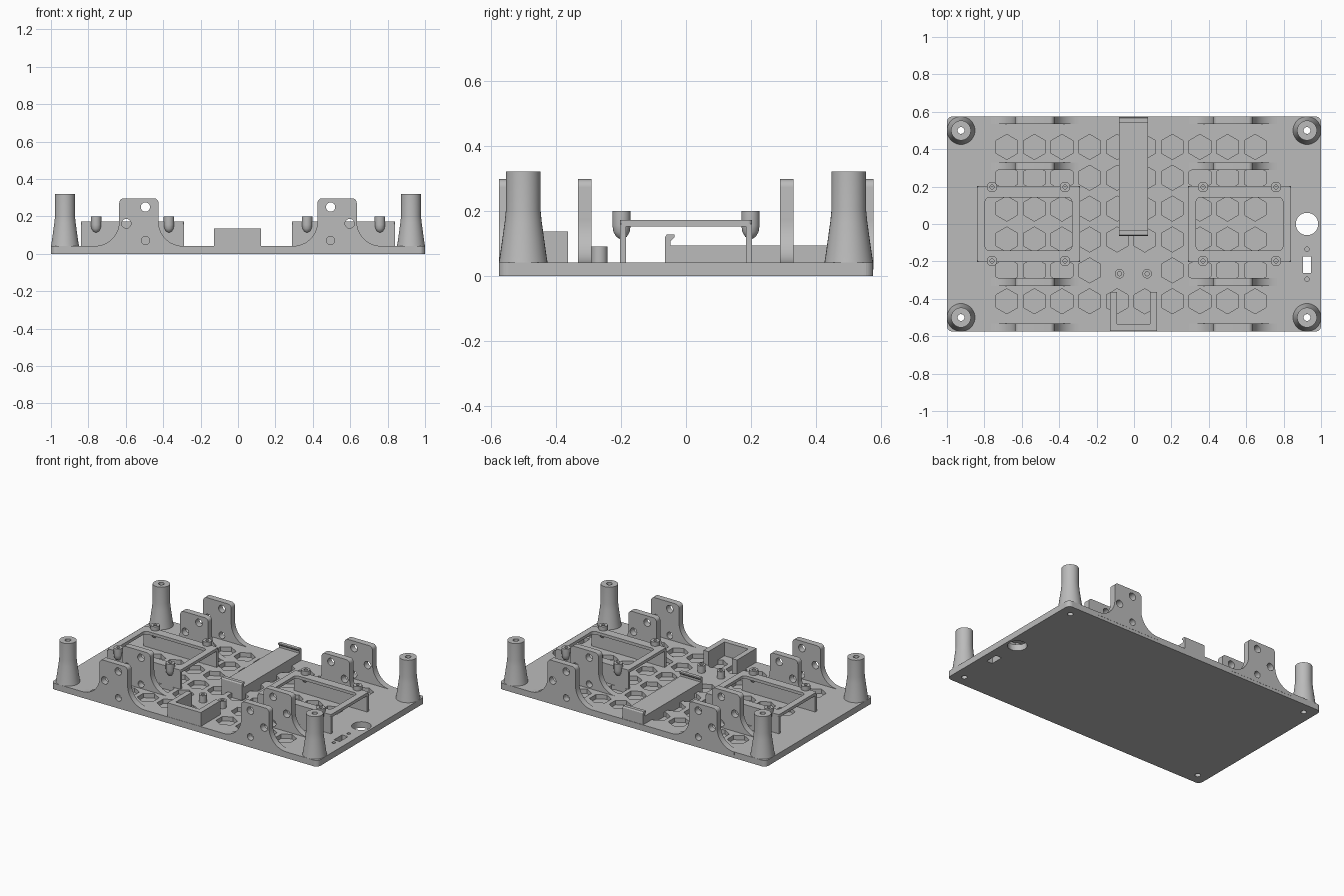
import bpy, bmesh, math

if "Cube" in bpy.data.objects:
    bpy.data.objects.remove(bpy.data.objects["Cube"])

mat = bpy.data.materials.new("plain grey")
mat.diffuse_color = (0.5, 0.5, 0.5, 1)
mat.use_nodes = True
mat.node_tree.nodes["Principled BSDF"].inputs["Base Color"].default_value = mat.diffuse_color


def obj_from(bm, name, helper=False, smooth=False):
    bmesh.ops.recalc_face_normals(bm, faces=bm.faces[:])
    me = bpy.data.meshes.new(name)
    bm.to_mesh(me)
    bm.free()
    ob = bpy.data.objects.new(name, me)
    bpy.context.collection.objects.link(ob)
    me.materials.append(mat)
    if helper:
        ob.hide_render = True
        ob.hide_viewport = True
    if smooth:
        bpy.ops.object.select_all(action='DESELECT')
        ob.select_set(True)
        bpy.context.view_layer.objects.active = ob
        bpy.ops.object.shade_smooth_by_angle(angle=math.radians(35))
    return ob


def prism(bm, pts, vec):
    """Closed outline of 3D points pushed along vec."""
    a = [bm.verts.new(p) for p in pts]
    b = [bm.verts.new([p[i] + vec[i] for i in range(3)]) for p in pts]
    n = len(pts)
    bm.faces.new(a)
    bm.faces.new(b[::-1])
    for i in range(n):
        bm.faces.new((a[i], a[(i + 1) % n], b[(i + 1) % n], b[i]))


def box(bm, x0, x1, y0, y1, z0, z1):
    prism(bm, [(x0, y0, z0), (x1, y0, z0), (x1, y1, z0), (x0, y1, z0)], (0, 0, z1 - z0))


def ring(x, y, r, n=32, start=0.0):
    return [(x + r * math.cos(start + i * math.tau / n),
             y + r * math.sin(start + i * math.tau / n)) for i in range(n)]


def rounded(x0, x1, y0, y1, r, n=6):
    out = []
    for k, (cx, cy) in enumerate([(x1 - r, y1 - r), (x0 + r, y1 - r),
                                  (x0 + r, y0 + r), (x1 - r, y0 + r)]):
        for i in range(n + 1):
            a = (k + i / n) * math.pi / 2
            out.append((cx + r * math.cos(a), cy + r * math.sin(a)))
    return out


def flat(pts, z):
    return [(x, y, z) for x, y in pts]


def lathe(bm, x, y, profile, n=32):
    """Closed radius/height profile turned about a vertical axis."""
    rows = [[bm.verts.new((px, py, z)) for px, py in ring(x, y, r, n)] for r, z in profile]
    m = len(rows)
    for j in range(m):
        p, q = rows[j], rows[(j + 1) % m]
        for i in range(n):
            k = (i + 1) % n
            bm.faces.new((p[i], p[k], q[k], q[i]))


def cut(ob, cutter):
    mod = ob.modifiers.new("cut", 'BOOLEAN')
    mod.operation = 'DIFFERENCE'
    mod.solver = 'EXACT'
    mod.object = cutter


# base plate with hexagon pockets and through holes
bm = bmesh.new()
prism(bm, flat(rounded(-1, 1, -0.575, 0.575, 0.03), 0), (0, 0, 0.042))
plate = obj_from(bm, "base_plate")

bm = bmesh.new()
for row in range(6):
    for col in range(10):
        if row == 1 and col in (4, 5):
            continue
        x, y = -0.68 + col * 0.1475, -0.413 + row * 0.165
        prism(bm, flat(ring(x, y, 0.067, 6, math.pi / 6), 0.012), (0, 0, 0.1))
for y in (-0.135, -0.295):
    prism(bm, flat(ring(0.925, y, 0.012, 16), 0.012), (0, 0, 0.1))
cut(plate, obj_from(bm, "pocket_cutter", helper=True))

bm = bmesh.new()
prism(bm, flat(ring(0.925, 0, 0.06, 40), -0.1), (0, 0, 0.3))
box(bm, 0.903, 0.947, -0.262, -0.175, -0.1, 0.2)
for sx in (-1, 1):
    for sy in (-1, 1):
        prism(bm, flat(ring(sx * 0.925, sy * 0.5, 0.018, 24), -0.1), (0, 0, 0.3))
cut(plate, obj_from(bm, "hole_cutter", helper=True))

# hollow corner posts with flared feet
bm = bmesh.new()
for sx in (-1, 1):
    for sy in (-1, 1):
        lathe(bm, sx * 0.925, sy * 0.5,
              [(0.018, 0.041), (0.075, 0.041), (0.071, 0.065), (0.064, 0.115), (0.057, 0.165),
               (0.053, 0.205), (0.053, 0.32), (0.018, 0.32)])
obj_from(bm, "corner_posts", smooth=True)

# upright brackets: rounded tab with concave flared foot
half = [(0.235, 0.02)]
for i in range(13):
    a = i / 12 * math.pi / 2
    half.append((0.235 - 0.13 * math.sin(a), 0.172 - 0.13 * math.cos(a)))
for i in range(7):
    a = i / 6 * math.pi / 2
    half.append((0.08 + 0.025 * math.cos(a), 0.272 + 0.025 * math.sin(a)))
outline = half + [(-x, z) for x, z in reversed(half)]
bm = bmesh.new()
for sx in (-1, 1):
    for y in (-0.575, -0.332, 0.288, 0.534):
        prism(bm, [(sx * 0.53 + x, y, z) for x, z in outline], (0, 0.042, 0))
brackets = obj_from(bm, "upright_brackets", smooth=True)
bm = bmesh.new()
for sx in (-1, 1):
    for x, z, r in ((0.495, 0.25, 0.025), (0.597, 0.162, 0.025), (0.495, 0.071, 0.022)):
        prism(bm, [(px, -0.8, pz) for px, pz in ring(sx * x, z, r, 24)], (0, 1.6, 0))
cut(brackets, obj_from(bm, "bracket_hole_cutter", helper=True))

# raised open frames standing on front and back walls
for sx, side in ((-1, "left"), (1, "right")):
    cx = sx * 0.564
    bm = bmesh.new()
    outer = rounded(cx - 0.275, cx + 0.275, -0.203, 0.203, 0.012)
    inner = rounded(cx - 0.232, cx + 0.232, -0.143, 0.143, 0.025)
    loops = [[bm.verts.new((x, y, z)) for x, y in pts]
             for pts, z in ((outer, 0.152), (outer, 0.172), (inner, 0.172), (inner, 0.152))]
    n = len(outer)
    for j in range(4):
        p, q = loops[j], loops[(j + 1) % 4]
        for i in range(n):
            k = (i + 1) % n
            bm.faces.new((p[i], p[k], q[k], q[i]))
    obj_from(bm, side + "_frame_top")
    bm = bmesh.new()
    for y in (-0.203, 0.185):
        box(bm, cx - 0.275, cx + 0.275, y, y + 0.018, 0.013, 0.16)
    obj_from(bm, side + "_frame_walls")
    # screw bosses with tapered undersides
    bm = bmesh.new()
    for dx in (-0.195, 0.195):
        for y in (-0.198, 0.198):
            lathe(bm, cx + dx, y, [(0.011, 0.2), (0.028, 0.2), (0.028, 0.155), (0.025, 0.135),
                                   (0.016, 0.12), (0.004, 0.113), (0.004, 0.16), (0.011, 0.16)], 24)
    obj_from(bm, side + "_screw_bosses", smooth=True)

# central raised bed with a snap hook at each end
bm = bmesh.new()
box(bm, -0.08, 0.075, -0.05, 0.565, 0.012, 0.094)
obj_from(bm, "centre_bed")
hook = [(0, 0.012), (0, 0.118), (0.006, 0.127), (0.03, 0.127), (0.03, 0.119),
        (0.018, 0.108), (0.018, 0.012)]
bm = bmesh.new()
for y, s in ((-0.065, 1), (0.572, -1)):
    prism(bm, [(-0.08, y + s * d, z) for d, z in hook], (0.155, 0, 0))
obj_from(bm, "bed_hooks")

# U-shaped holder at the front edge
bm = bmesh.new()
u = [(-0.128, -0.573), (0.122, -0.573), (0.122, -0.363), (0.086, -0.363),
     (0.086, -0.535), (-0.092, -0.535), (-0.092, -0.363), (-0.128, -0.363)]
prism(bm, flat(u, 0.012), (0, 0, 0.124))
obj_from(bm, "front_holder")

# two small pegs behind the holder
bm = bmesh.new()
for x in (-0.077, 0.07):
    lathe(bm, x, -0.266, [(0.011, 0.03), (0.025, 0.03), (0.025, 0.091), (0.011, 0.091)], 24)
obj_from(bm, "small_pegs", smooth=True)
